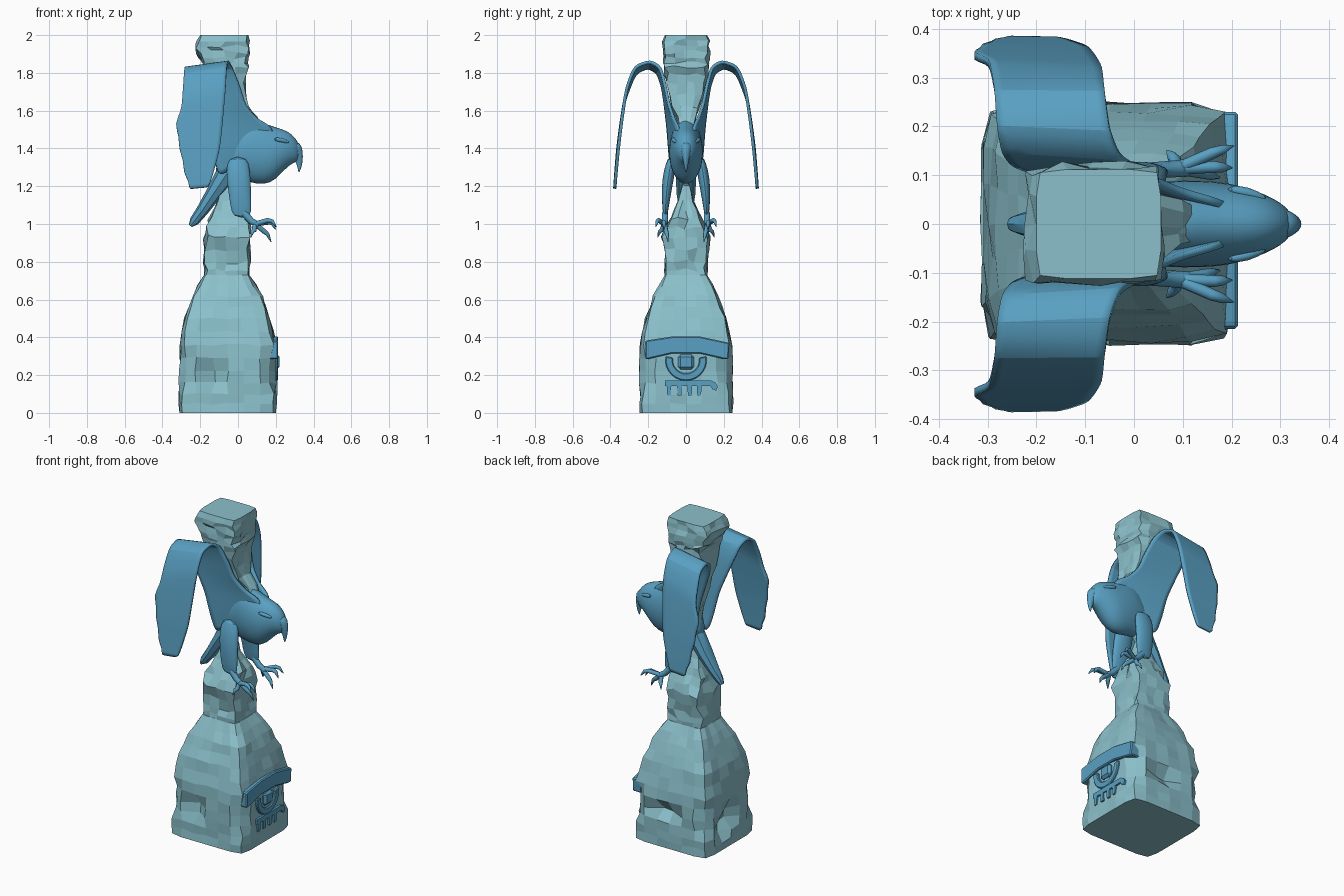
import bpy, bmesh, math, random
from mathutils import Vector

if "Cube" in bpy.data.objects:
    bpy.data.objects.remove(bpy.data.objects["Cube"])

random.seed(4)


def material(name, rgb):
    m = bpy.data.materials.new(name)
    m.diffuse_color = (*rgb, 1)
    m.use_nodes = True
    m.node_tree.nodes["Principled BSDF"].inputs["Base Color"].default_value = m.diffuse_color
    return m


STONE = material("stone", (0.26, 0.53, 0.60))
BLUE = material("blue", (0.10, 0.35, 0.54))


def finish(name, bm, mat, smooth=None, subsurf=0, thick=0):
    bmesh.ops.recalc_face_normals(bm, faces=bm.faces)
    me = bpy.data.meshes.new(name)
    bm.to_mesh(me)
    bm.free()
    ob = bpy.data.objects.new(name, me)
    bpy.context.collection.objects.link(ob)
    me.materials.append(mat)
    if smooth:
        bpy.ops.object.select_all(action='DESELECT')
        ob.select_set(True)
        bpy.context.view_layer.objects.active = ob
        bpy.ops.object.shade_smooth_by_angle(angle=math.radians(smooth))
    if subsurf:
        s = ob.modifiers.new("subdivide", 'SUBSURF')
        s.levels = s.render_levels = subsurf
    if thick:
        s = ob.modifiers.new("thickness", 'SOLIDIFY')
        s.thickness, s.offset = thick, 0
    return ob


def loft(bm, rings, closed=True):
    """Skin a list of equal-length point rings; closed rings get end caps."""
    vs = [[bm.verts.new(p) for p in r] for r in rings]
    n = len(vs[0])
    for a, b in zip(vs, vs[1:]):
        for i in range(n if closed else n - 1):
            j = (i + 1) % n
            bm.faces.new((a[i], a[j], b[j], b[i]))
    if closed:
        bm.faces.new(vs[0])
        bm.faces.new(vs[-1])


def tube(bm, path, n=12, axis=None):
    """Loft ellipses along (x, y, z, side radius, depth radius) stations."""
    pts = [Vector(p[:3]) for p in path]
    rings = []
    for i, p in enumerate(path):
        t = Vector(axis) if axis else pts[min(i + 1, len(pts) - 1)] - pts[max(i - 1, 0)]
        t.normalize()
        side = (Vector((0, 1, 0)) - t * t.y).normalized()
        nor = t.cross(side)
        rings.append([pts[i] + side * p[3] * math.cos(2 * math.pi * k / n)
                      + nor * p[4] * math.sin(2 * math.pi * k / n) for k in range(n)])
    loft(bm, rings)


def plate(name, outline, x0, x1, bevel=0):
    """Extrude a (y, z) outline along x."""
    bm = bmesh.new()
    loft(bm, [[(x, y, z) for y, z in outline] for x in (x0, x1)])
    ob = finish(name, bm, BLUE)
    if bevel:
        b = ob.modifiers.new("bevel", 'BEVEL')
        b.width, b.segments = bevel, 1


# Chiselled stone: rows of (z, x min, x max, half depth)
def stone(name, rows, jitter, k=6, dents=()):
    full = [rows[0]]
    for a, b in zip(rows, rows[1:]):
        full += [tuple((u + v) / 2 for u, v in zip(a, b)), b]
    square = []
    for i in range(k):
        t = -1 + 2 * i / k
        square += [(t, -1, i == 0)]
    square += [(1, t, c) for t, _, c in square[:k]]
    square += [(-t, -u, c) for t, u, c in square]
    rings = []
    for z, x0, x1, hy in full:
        ring = []
        for u, v, corner in square:
            f = 0.94 if corner else 1
            if corner and dents and 0.12 < z < 0.3:
                f = 0.87
            end = z in (rows[0][0], rows[-1][0])
            j = 0 if end else min(jitter, hy * 0.15)
            p = Vector(((x0 + x1) / 2 + u * f * (x1 - x0) / 2, v * f * hy, z))
            p += Vector([random.uniform(-j, j) for _ in range(3)])
            for d in dents:
                if (p - Vector(d)).length < 0.06:
                    p = p.lerp(Vector((-0.055, 0, p.z)), 0.2)
            ring.append(p)
        rings.append(ring)
    bm = bmesh.new()
    loft(bm, rings)
    finish(name, bm, STONE)


stone("pedestal", [(0, -.31, .2, .245), (.1, -.31, .2, .245), (.22, -.308, .197, .245),
                   (.36, -.305, .2, .24), (.5, -.28, .168, .212), (.62, -.24, .128, .17),
                   (.73, -.18, .06, .112)], .006,
      dents=[(-.14, -.24, .22), (0, .24, .22), (-.31, 0, .22), (-.31, .1, .16)])
stone("rock_perch", [(.72, -.18, .06, .112), (.8, -.18, .055, .105), (.93, -.175, .06, .122),
                     (1.03, -.155, .055, .08), (1.12, -.11, 0, .04), (1.22, -.08, -.02, .015)],
      .014, 4)
stone("rock_pillar", [(1.2, -.08, -.02, .015), (1.35, -.1, .08, .03), (1.5, -.13, .14, .035),
                      (1.62, -.15, .056, .07), (1.75, -.17, .035, .1), (1.83, -.175, .05, .112),
                      (1.88, -.2, .053, .118), (1.94, -.225, .055, .12), (2, -.2, .055, .112)],
      .012, 4)

# Body and head, with brow ridges
bm = bmesh.new()
tube(bm, [(-.12, 0, 1.28, .035, .05), (-.05, 0, 1.35, .068, .12), (.03, 0, 1.40, .088, .17),
          (.1, 0, 1.38, .092, .175), (.17, 0, 1.367, .09, .157), (.22, 0, 1.382, .08, .127),
          (.27, 0, 1.4, .062, .09), (.3, 0, 1.392, .045, .068), (.325, 0, 1.38, .024, .045)],
     16, (1, 0, 0))
finish("body", bm, BLUE, 50, 1)
bm = bmesh.new()
for s in (-1, 1):
    tube(bm, [(.19, s * .072, 1.45, .008, .01), (.23, s * .066, 1.445, .014, .014),
              (.275, s * .048, 1.43, .008, .008)], 8)
finish("brow_ridges", bm, BLUE, 60, 1)

# Hooked beak
bm = bmesh.new()
tube(bm, [(.28, 0, 1.41, .045, .05), (.31, 0, 1.39, .03, .042), (.322, 0, 1.345, .018, .024),
          (.327, 0, 1.305, .01, .012), (.322, 0, 1.272, .003, .003)], 10)
finish("beak", bm, BLUE, 60, 1)

# Tail
bm = bmesh.new()
tube(bm, [(-.05, 0, 1.28, .055, .06), (-.13, 0, 1.16, .05, .042), (-.19, 0, 1.07, .035, .032),
          (-.232, 0, 1.015, .022, .026), (-.252, 0, .99, .014, .01)], 8)
finish("tail", bm, BLUE, 40)

# Wing stations: leading edge x, y, z then trailing edge x, y, z
WING = [(.20, .03, 1.46, -.10, .07, 1.25), (.17, .045, 1.52, -.13, .085, 1.36),
        (.10, .065, 1.56, -.16, .095, 1.5), (.04, .09, 1.63, -.21, .11, 1.63),
        (.01, .11, 1.73, -.25, .125, 1.73), (-.03, .135, 1.83, -.27, .15, 1.80),
        (-.05, .19, 1.862, -.28, .2, 1.83), (-.06, .27, 1.835, -.285, .27, 1.80),
        (-.065, .315, 1.72, -.295, .325, 1.66), (-.08, .34, 1.55, -.338, .345, 1.53),
        (-.095, .358, 1.4, -.315, .362, 1.4), (-.13, .37, 1.27, -.29, .372, 1.27),
        (-.155, .376, 1.195, -.26, .378, 1.185)]

for s, label in ((-1, "right"), (1, "left")):
    bm = bmesh.new()
    rows = []
    for i, w in enumerate(WING):
        lead, trail = Vector(w[:3]), Vector(w[3:])
        rows.append([lead.lerp(trail, t / 6) for t in range(7)])
    full = [rows[0]]
    for i, (a, b) in enumerate(zip(rows, rows[1:])):
        mid = [p.lerp(q, .5) for p, q in zip(a, b)]
        if i >= 8:  # notches between feathers
            mid[-1].x += .016
        full += [mid, b]
    loft(bm, [[(p.x, s * p.y, p.z) for p in r] for r in full], False)
    finish(label + "_wing", bm, BLUE, 40, 1, .016)

    # Feathered leg
    bm = bmesh.new()
    tube(bm, [(.0, s * .075, 1.36, .02, .05), (.0, s * .088, 1.28, .033, .068),
              (.008, s * .102, 1.19, .029, .063), (.014, s * .108, 1.1, .019, .058),
              (.022, s * .11, 1.03, .01, .05)], 12, (0, 0, -1))
    finish(label + "_leg", bm, BLUE, 50, 1)

    # Foot: shank, toes and curved claws
    bm = bmesh.new()
    tube(bm, [(.03, s * .11, 1.06, .016, .02), (.07, s * .112, 1.015, .017, .018),
              (.11, s * .115, .995, .018, .014)], 8)
    for mx, my, mz, ex, ey, ez in ((.16, .145, 1.02, .203, .16, .985),
                                   (.165, .117, 1.01, .2, .115, .97),
                                   (.14, .105, .96, .175, .095, .905),
                                   (.085, .13, .965, .068, .15, .93)):
        tube(bm, [(.09, s * .114, 1.0, .013, .013), (mx, s * my, mz, .012, .013),
                  ((mx + ex) / 2, s * (my + ey) / 2, (mz + ez) / 2 + .012, .01, .01),
                  (ex, s * ey, ez, .002, .002)], 8)
    finish(label + "_foot", bm, BLUE, 50)

# Carved eye ornament on the +x face: brow bar, lid, pupil, lashes
plate("carved_brow", [(-.215, .38), (-.2, .385), (-.07, .405), (.07, .405), (.21, .375), (.23, .37),
                      (.225, .285), (.2, .285), (.07, .315), (-.07, .315), (-.2, .285), (-.215, .285)],
      .15, .213, .006)
arc = [math.radians(170 + 200 * i / 14) for i in range(15)]
plate("carved_lid", [(.11 * math.cos(a), .28 + .11 * math.sin(a)) for a in arc]
      + [(.07 * math.cos(a), .28 + .07 * math.sin(a)) for a in reversed(arc)], .15, .212, .005)
plate("carved_pupil", [(-.042, .23), (.042, .23), (.042, .31), (-.042, .31)], .15, .22, .014)
lashes = [(-.11, .172), (.13, .172), (.155, .16), (.168, .14), (.16, .118), (.14, .125), (.13, .142)]
for y in (.07, .02, -.035, -.09):
    lashes += [(y + .012, .142), (y + .01, .092), (y - .01, .092), (y - .012, .142)]
plate("carved_lashes", lashes + [(-.11, .142)], .15, .21)
